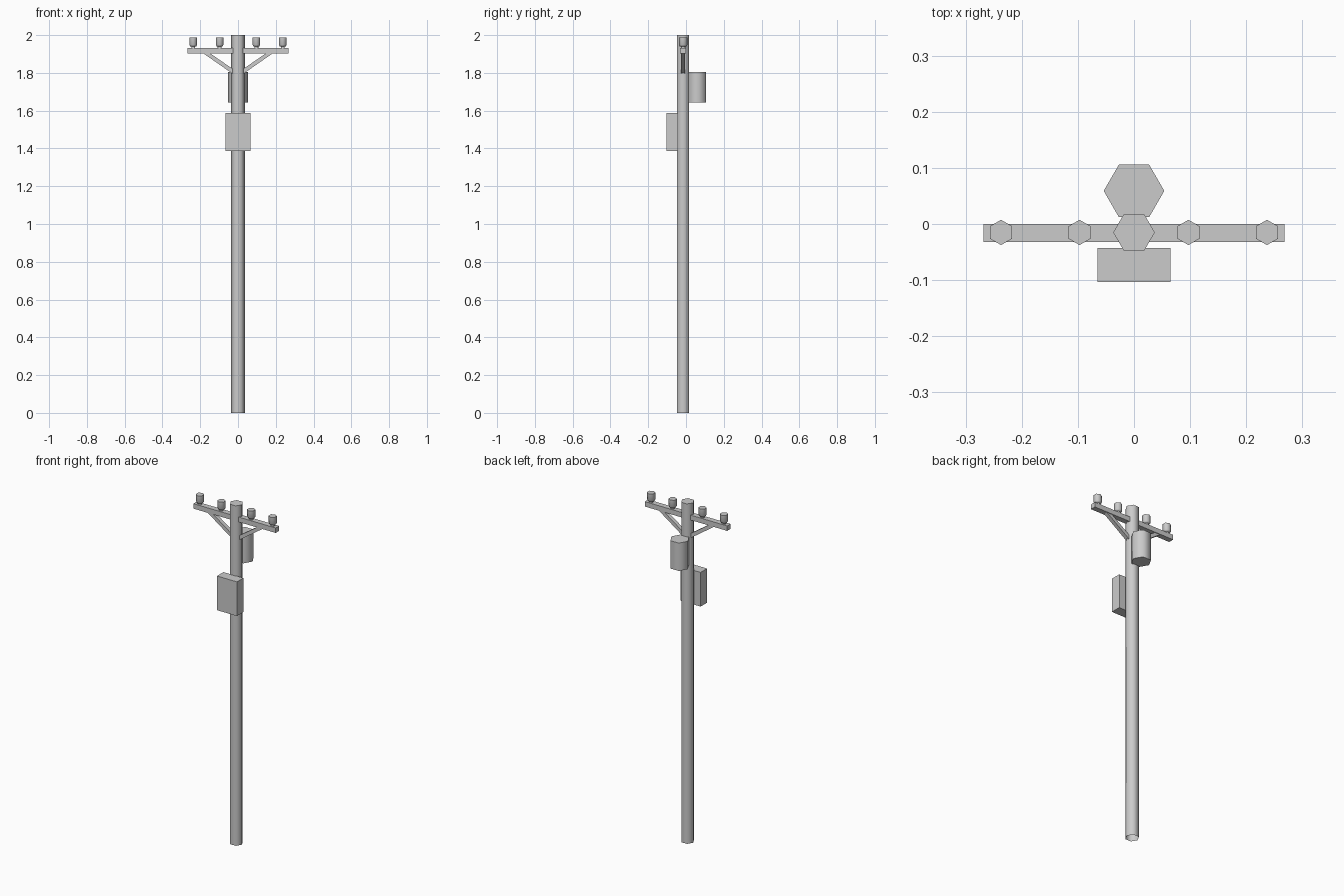
import bpy, bmesh
from math import radians, pi, cos, sin

if "Cube" in bpy.data.objects:
    bpy.data.objects.remove(bpy.data.objects["Cube"])

AXIS_Y = -0.015  # pole and crossarm centre line


def make(name, verts, faces, smooth=False):
    me = bpy.data.meshes.new(name)
    me.from_pydata(verts, [], faces)
    bm = bmesh.new()
    bm.from_mesh(me)
    bmesh.ops.recalc_face_normals(bm, faces=bm.faces)
    bm.to_mesh(me)
    bm.free()
    ob = bpy.data.objects.new(name, me)
    bpy.context.collection.objects.link(ob)
    if smooth:
        bpy.ops.object.select_all(action='DESELECT')
        ob.select_set(True)
        bpy.context.view_layer.objects.active = ob
        bpy.ops.object.shade_smooth_by_angle(angle=radians(65))
    return ob


def hex_stack(name, x, y, rings, turn=0.0, bottom=True):
    """Six-sided turned form from (radius, z) rings, lowest ring first."""
    verts = [(x + r * cos(turn + i * pi / 3), y + r * sin(turn + i * pi / 3), z)
             for r, z in rings for i in range(6)]
    faces = [(k * 6 + i, k * 6 + (i + 1) % 6, k * 6 + 6 + (i + 1) % 6, k * 6 + 6 + i)
             for k in range(len(rings) - 1) for i in range(6)]
    faces.append([len(verts) - 6 + i for i in range(6)])
    if bottom:
        faces.append([5 - i for i in range(6)])
    return make(name, verts, faces, smooth=True)


def prism(name, profile, y0, y1):
    """Extrude an x-z outline from y0 to y1."""
    n = len(profile)
    verts = [(x, y, z) for y in (y0, y1) for x, z in profile]
    faces = [(i, (i + 1) % n, n + (i + 1) % n, n + i) for i in range(n)]
    faces += [list(range(n))[::-1], list(range(n, 2 * n))]
    return make(name, verts, faces)


def box(name, x0, x1, y0, y1, z0, z1):
    return prism(name, [(x0, z0), (x1, z0), (x1, z1), (x0, z1)], y0, y1)


# Pole, open at the ground
hex_stack("pole", 0, AXIS_Y, [(0.037, 0), (0.037, 2.0)], bottom=False)

# Transformer can behind, control box in front
hex_stack("transformer", 0, 0.059, [(0.054, 1.642), (0.054, 1.806)])
box("control_box", -0.065, 0.065, -0.103, -0.043, 1.386, 1.587)

# Crossarm
box("crossarm", -0.268, 0.268, -0.032, 0.0, 1.902, 1.931)

# Braces and insulators on both sides
for side, s in (("left", -1), ("right", 1)):
    prism(f"brace_{side}",
          [(s * 0.186, 1.905), (s * 0.150, 1.905), (s * 0.022, 1.817), (s * 0.022, 1.791)],
          -0.027, -0.004)
    for place, x in (("inner", 0.097), ("outer", 0.237)):
        hex_stack(f"insulator_pin_{place}_{side}", s * x, AXIS_Y,
                  [(0.012, 1.928), (0.012, 1.945)], turn=pi / 6)
        hex_stack(f"insulator_{place}_{side}", s * x, AXIS_Y,
                  [(0.018, 1.940), (0.0225, 1.948), (0.0225, 1.988)], turn=pi / 6)
